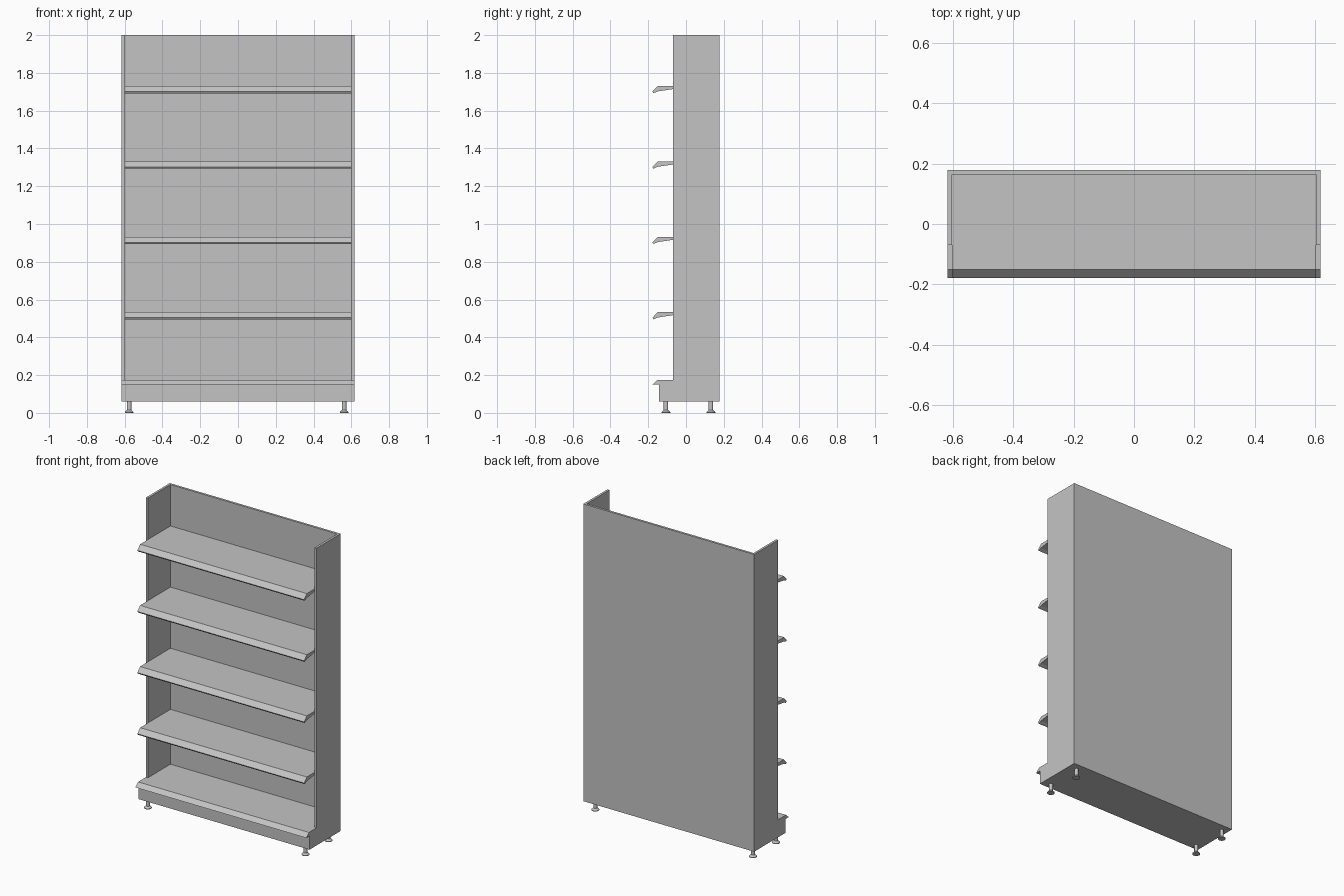
import bpy
import bmesh
from mathutils import Vector

cube = bpy.data.objects.get("Cube")
if cube:
    bpy.data.objects.remove(cube, do_unlink=True)

grey = bpy.data.materials.new("painted grey steel")
grey.use_nodes = True
colour = (0.55, 0.55, 0.55, 1)
grey.diffuse_color = colour
grey.node_tree.nodes["Principled BSDF"].inputs["Base Color"].default_value = colour

HALF_WIDTH, WALL = 0.617, 0.015
BACK, PANEL_FRONT = 0.178, -0.07
BASE_BOTTOM = 0.06


def finish(name, bm):
    bmesh.ops.recalc_face_normals(bm, faces=bm.faces)
    mesh = bpy.data.meshes.new(name)
    bm.to_mesh(mesh)
    bm.free()
    mesh.materials.append(grey)
    obj = bpy.data.objects.new(name, mesh)
    bpy.context.collection.objects.link(obj)
    return obj


def extrude_x(name, profile, x0, x1):
    """Extrude a (y, z) outline from x0 to x1."""
    bm = bmesh.new()
    face = bm.faces.new([bm.verts.new((x0, y, z)) for y, z in profile])
    geom = bmesh.ops.extrude_face_region(bm, geom=[face])["geom"]
    verts = [v for v in geom if isinstance(v, bmesh.types.BMVert)]
    bmesh.ops.translate(bm, verts=verts, vec=Vector((x1 - x0, 0, 0)))
    return finish(name, bm)


def box(name, x0, x1, y0, y1, z0, z1):
    return extrude_x(name, [(y0, z0), (y1, z0), (y1, z1), (y0, z1)], x0, x1)


def turned(name, rings, x, y, sides=20):
    """Round part from (radius, z) rings."""
    bm = bmesh.new()
    for (r0, z0), (r1, z1) in zip(rings, rings[1:]):
        part = bmesh.ops.create_cone(bm, segments=sides, radius1=r0, radius2=r1,
                                     depth=z1 - z0, cap_ends=True)
        bmesh.ops.translate(bm, verts=part["verts"], vec=(x, y, (z0 + z1) / 2))
    obj = finish(name, bm)
    bpy.context.view_layer.objects.active = obj
    obj.select_set(True)
    bpy.ops.object.shade_smooth_by_angle()
    obj.select_set(False)


# Upright panels
inner = HALF_WIDTH - WALL
box("back_panel", -HALF_WIDTH, HALF_WIDTH, BACK - WALL, BACK, BASE_BOTTOM, 2)
for side, x in (("right", -HALF_WIDTH), ("left", inner)):
    box(side + "_side_panel", x, x + WALL, PANEL_FRONT, BACK - WALL, 0.15, 2)

# Plinth and its full-width deck with a sloping front lip
box("plinth", -HALF_WIDTH, HALF_WIDTH, -0.143, BACK - WALL, BASE_BOTTOM, 0.15)
deck = [(BACK - WALL, 0.15), (BACK - WALL, 0.175), (PANEL_FRONT, 0.175),
        (-0.15, 0.175), (-0.178, 0.15)]
front_deck = [(PANEL_FRONT, 0.15), (PANEL_FRONT, 0.175), (-0.15, 0.175),
              (-0.178, 0.15)]
extrude_x("base_deck_front", front_deck, -HALF_WIDTH, HALF_WIDTH)
box("base_deck", -inner, inner, PANEL_FRONT, BACK - WALL, 0.15, 0.175)

# Four shelves with tapered underside and sloping price rail
for i in range(4):
    top = 0.533 + 0.399 * i
    outline = [(BACK - WALL, 0), (-0.15, 0), (-0.178, -0.029), (-0.172, -0.038),
               (-0.15, -0.028), (PANEL_FRONT, -0.016), (BACK - WALL, -0.016)]
    extrude_x("shelf_%d" % (i + 1), [(y, top + z) for y, z in outline],
              -inner, inner)

# Levelling feet
for x in (-0.576, 0.562):
    for y in (-0.106, 0.132):
        turned("levelling_foot", [(0.023, 0), (0.023, 0.004), (0.012, 0.015),
                                  (0.012, BASE_BOTTOM)], x, y)
